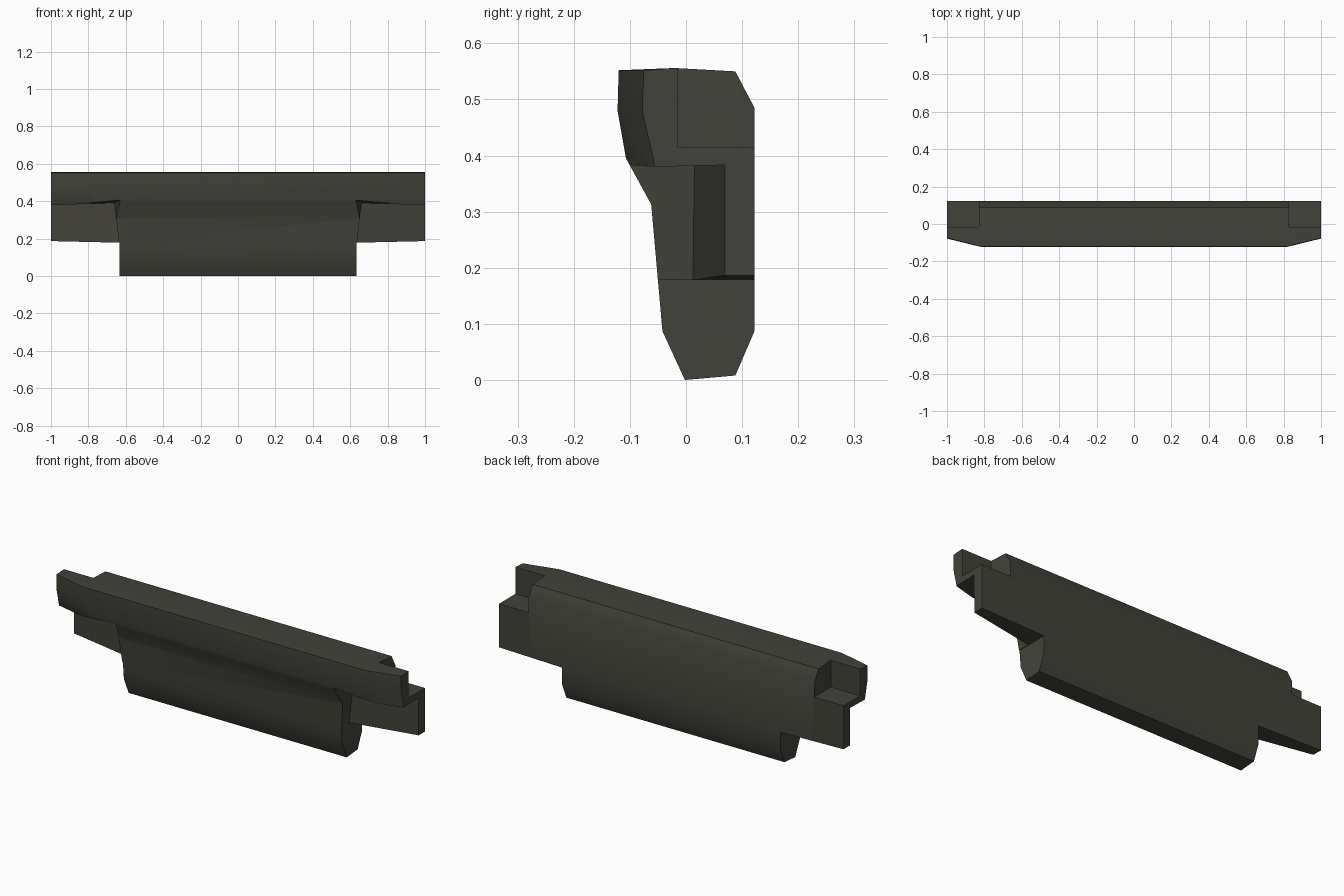
import bpy
import bmesh
import math

cube = bpy.data.objects.get("Cube")
if cube:
    bpy.data.objects.remove(cube, do_unlink=True)

mat = bpy.data.materials.new("dark olive grey")
mat.use_nodes = True
colour = (0.055, 0.055, 0.043, 1)
mat.diffuse_color = colour
mat.node_tree.nodes["Principled BSDF"].inputs["Base Color"].default_value = colour


def loft(name, rings):
    """Solid skinned through matching rings of points."""
    bm = bmesh.new()
    loops = [[bm.verts.new(p) for p in ring] for ring in rings]
    n = len(loops[0])
    for a, b in zip(loops, loops[1:]):
        for i in range(n):
            j = (i + 1) % n
            bm.faces.new((a[i], a[j], b[j], b[i]))
    bm.faces.new(loops[0])
    bm.faces.new(loops[-1])
    bmesh.ops.recalc_face_normals(bm, faces=bm.faces)
    mesh = bpy.data.meshes.new(name)
    bm.to_mesh(mesh)
    bm.free()
    obj = bpy.data.objects.new(name, mesh)
    bpy.context.collection.objects.link(obj)
    mesh.materials.append(mat)
    return obj


# Bar cross-section (y, z)
back = [(-0.002, 0), (0.088, 0.008), (0.122, 0.087), (0.122, 0.485),
        (0.088, 0.55), (-0.02, 0.556)]
lip = [(-0.12, 0.552), (-0.122, 0.48), (-0.107, 0.395)]
lower_front = [(-0.062, 0.313), (-0.042, 0.087)]
# The front lip is drawn back at both ends
lip_end = [(-0.075, 0.552), (-0.078, 0.48), (-0.056, 0.384)]


def ring(x, nose):
    return [(x, y, z) for y, z in back + nose + lower_front]


bar = loft("handle_bar", [ring(-1, lip_end), ring(-0.82, lip),
                          ring(0.82, lip), ring(1, lip_end)])


# Each notch is given as inner and outer quads for the +x end
notches = {
    # clears everything under the end tab
    "tab_underside": ([(0.633, -0.3, -0.1), (0.633, 0.3, -0.1),
                       (0.633, 0.3, 0.178), (0.633, -0.3, 0.178)],
                      [(1.1, -0.3, -0.1), (1.1, 0.3, -0.1),
                       (1.1, 0.3, 0.189), (1.1, -0.3, 0.189)]),
    # tapering recess in front of the end tab
    "tab_front": ([(0.633, -0.2, 0.15), (0.633, 0.012, 0.15),
                   (0.66, 0.015, 0.39), (0.609, -0.2, 0.417)],
                  [(1.1, -0.2, 0.15), (1.1, 0.085, 0.15),
                   (1.1, 0.085, 0.381), (1.1, -0.2, 0.374)]),
    # square step at the top rear
    "top_step": ([(0.83, -0.015, 0.415), (0.83, 0.3, 0.415),
                  (0.83, 0.3, 0.7), (0.83, -0.015, 0.7)],
                 [(1.1, -0.015, 0.415), (1.1, 0.3, 0.415),
                  (1.1, 0.3, 0.7), (1.1, -0.015, 0.7)]),
}

bpy.ops.object.select_all(action="DESELECT")
bar.select_set(True)
bpy.context.view_layer.objects.active = bar

for name, quads in notches.items():
    for side in (-1, 1):
        cutter = loft(name + "_cutter",
                      [[(side * x, y, z) for x, y, z in q] for q in quads])
        cutter.hide_render = True
        mod = bar.modifiers.new(name, "BOOLEAN")
        mod.operation = "DIFFERENCE"
        mod.solver = "EXACT"
        mod.object = cutter
        bpy.ops.object.modifier_apply(modifier=mod.name)
        bpy.data.objects.remove(cutter, do_unlink=True)

# Rounded look along the bar, crisp notches
bpy.ops.object.shade_smooth_by_angle(angle=math.radians(32))
